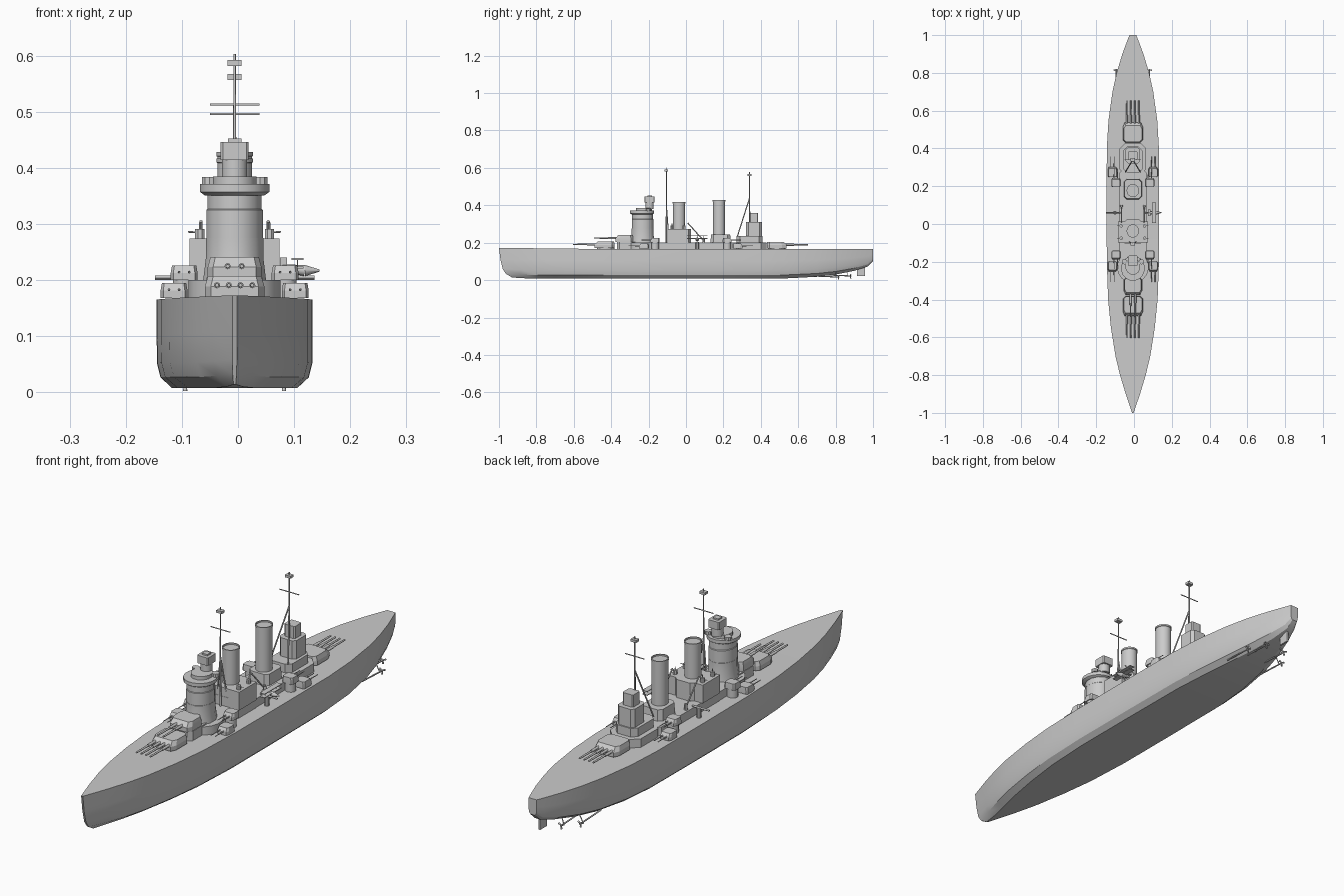
import bpy, bmesh, math
from mathutils import Vector

if "Cube" in bpy.data.objects:
    bpy.data.objects.remove(bpy.data.objects["Cube"])

CX = -0.006  # hull centreline


def finish(name, bm, angle=35):
    bmesh.ops.recalc_face_normals(bm, faces=bm.faces)
    me = bpy.data.meshes.new(name)
    bm.to_mesh(me)
    bm.free()
    for p in me.polygons:
        p.use_smooth = True
    me.set_sharp_from_angle(angle=math.radians(angle))
    ob = bpy.data.objects.new(name, me)
    bpy.context.collection.objects.link(ob)
    return ob


def loft(name, rings, angle=35):
    """Skin a stack of equal-length point rings and cap both ends."""
    bm = bmesh.new()
    vs = [[bm.verts.new(p) for p in r] for r in rings]
    n = len(vs[0])
    for a, b in zip(vs, vs[1:]):
        for i in range(n):
            bm.faces.new((a[i], a[(i + 1) % n], b[(i + 1) % n], b[i]))
    bm.faces.new(vs[0])
    bm.faces.new(vs[-1])
    return finish(name, bm, angle)


def block(name, x, y, z0, z1, hx, hy, cut=0.0, top=1.0):
    """Upright block, optional clipped corners and tapered top."""
    c = cut
    if c:
        pts = [(hx, c - hy), (hx, hy - c), (hx - c, hy), (c - hx, hy),
               (-hx, hy - c), (-hx, c - hy), (c - hx, -hy), (hx - c, -hy)]
    else:
        pts = [(hx, -hy), (hx, hy), (-hx, hy), (-hx, -hy)]
    return loft(name, [[(CX + x + px * s, y + py * s, z) for px, py in pts]
                       for z, s in ((z0, 1), (z1, top))], 20)


def drum(name, x, y, profile, n=16, stretch=1.0):
    """Upright turned part from (radius, z) pairs."""
    ang = [2 * math.pi * (i + 0.5) / n for i in range(n)]
    return loft(name, [[(CX + x + r * math.cos(a), y + r * stretch * math.sin(a), z) for a in ang]
                       for r, z in profile])


def rod(name, a, b, r=0.003, r2=None, n=8):
    a, b = Vector(a), Vector(b)
    a.x += CX
    b.x += CX
    q = (b - a).to_track_quat('Z', 'Y')
    ring = lambda c, rad: [c + q @ Vector((rad * math.cos(t), rad * math.sin(t), 0))
                           for t in [2 * math.pi * i / n for i in range(n)]]
    return loft(name, [ring(a, r), ring(b, r if r2 is None else r2)], 50)


def turret(name, x, y, z, hx, hy, h, guns, gap, length, d, r):
    """Gun house with clipped corners, sloped face and barrels; d = facing along y."""
    c = hx * 0.25
    pts = [(hx * .8, hy), (hx, hy * .55), (hx, c - hy), (hx - c, -hy)]
    pts += [(-px, py) for px, py in reversed(pts)]
    roof = [(px * .9, py * (.68 if py > 0 else .95)) for px, py in pts]
    lay = lambda p, zz: [(CX + x + px, y + d * py, zz) for px, py in p]
    loft(name, [lay(pts, z), lay(pts, z + h * .5), lay(roof, z + h)], 15)
    for i in range(guns):
        gx, gz = x + (i - (guns - 1) / 2) * gap, z + h * .55
        rod(name + "_sleeve", (gx, y + d * hy * .7, gz), (gx, y + d * (hy + length * .35), gz), r * 1.25)
        rod(name + "_barrel", (gx, y + d * hy, gz), (gx, y + d * (hy + length), gz), r, r * .75)


# hull: y, deck half-width, bottom half-width, keel height, stem setback
stations = [(-1, .004, .002, .014, 1), (-.9, .038, .015, .010, .5), (-.8, .068, .034, .008, .15),
            (-.7, .092, .056, .008, 0), (-.55, .116, .083, .008, 0), (-.4, .131, .102, .008, 0),
            (-.2, .138, .112, .008, 0), (.1, .139, .112, .008, 0), (.4, .138, .110, .008, 0),
            (.55, .129, .098, .010, 0), (.7, .108, .075, .018, 0), (.8, .086, .052, .030, 0),
            (.9, .056, .028, .050, 0), (.97, .030, .013, .072, 0), (1, .018, .010, .100, 0)]
levels = [(1, 1, 0), (.6, 1, .008), (.28, .98, .02), (.12, .75, .038), (0, 0, .07)]
rings = []
for y, dk, bt, kz, setback in stations:
    dz = .165 + .008 * max(0, -y) ** 2
    half = [(bt + (dk - bt) * w, y + off * setback, kz + (dz - kz) * f) for f, w, off in levels]
    rings.append([(CX + x, yy, z) for x, yy, z in half] + [(CX - x, yy, z) for x, yy, z in reversed(half)])
loft("hull", rings, 28)

# rudder, shafts and propellers
block("rudder", 0, .935, .022, .075, .004, .022)
for s in (-1, 1):
    for x, y, z in ((.088, .815, .016), (.046, .88, .022)):
        rod("propeller_shaft", (s * x, y - .13, z + .006), (s * x, y + .006, z), .003)
        rod("shaft_strut", (s * x, y - .015, z), (s * x * .8, y - .015, z + .03), .002)
        for k in range(3):
            a = math.radians(-90 + 120 * k)
            rod("propeller_blade", (s * x, y, z), (s * x + .014 * math.cos(a), y, z + .014 * math.sin(a)), .002, .004)

# main battery
drum("forward_barbette", 0, -.43, [(.047, .16), (.047, .173)], 20)
turret("forward_turret", 0, -.435, .171, .053, .053, .036, 4, .021, .115, -1, .0045)
block("raised_barbette", 0, -.31, .16, .205, .05, .06, .015)
turret("raised_turret", 0, -.33, .205, .048, .047, .036, 2, .025, .115, -1, .0045)
drum("aft_barbette", 0, .485, [(.047, .16), (.047, .173)], 20)
turret("aft_turret", 0, .485, .169, .053, .053, .036, 4, .021, .115, 1, .0045)

# secondary twin turrets, outboard low and inboard raised
for s in (-1, 1):
    for d, y1, y2 in ((-1, -.225, -.165), (1, .275, .22)):
        turret("outer_secondary_turret", s * .108, y1, .168, .024, .027, .027, 2, .018, .055, d, .002)
        drum("secondary_barbette", s * .09, y2, [(.021, .16), (.021, .2)], 12)
        turret("inner_secondary_turret", s * .09, y2, .2, .024, .024, .026, 2, .018, .05, d, .002)

# deckhouses
drum("bridge_deckhouse", 0, -.23, [(.083, .16), (.083, .2)], 20)
block("midship_deckhouse", 0, .04, .16, .2, .073, .24, .01)
block("hangar", 0, -.042, .16, .238, .075, .056)
for s in (-1, 1):
    block("hangar_wing", s * .055, -.042, .2, .274, .025, .056)
block("forward_funnel_base", 0, -.035, .2, .274, .042, .062, .012)
block("aft_funnel_base", 0, .185, .19, .245, .048, .055, .015, .93)
block("aft_deckhouse", 0, .345, .16, .2, .07, .085, .03)
block("aft_deckhouse_upper", 0, .34, .2, .235, .05, .07, .02)

# bridge tower
drum("bridge_lower", 0, -.232, [(.058, .2), (.053, .24), (.053, .275)], 12, 1.15)
drum("bridge_tower", 0, -.232, [(.052, .27), (.052, .325), (.05, .327), (.05, .358)], 12, 1.15)
drum("bridge_platform", 0, -.235, [(.054, .351), (.063, .357), (.063, .371)], 16, 1.05)
drum("upper_bridge", 0, -.225, [(.04, .37), (.04, .385)], 12, 1.1)
drum("director_pedestal", 0, -.195, [(.023, .38), (.023, .417)], 12)
block("director_house", 0, -.195, .414, .446, .025, .027, .004)
block("rangefinder", 0, -.195, .444, .452, .012, .012)
for s in (-1, 1):
    drum("bridge_side_director", s * .045, -.2, [(.014, .37), (.014, .384)], 10)

# aft control tower
block("aft_control_tower", 0, .363, .2, .31, .038, .042, .012)
block("aft_director", 0, .363, .31, .36, .024, .023, .005)

# funnels with hollow tops
for name, y, top in (("forward_funnel", -.037, .417), ("aft_funnel", .177, .428)):
    drum(name, 0, y, [(.031, .22), (.031, top - .008), (.033, top - .007), (.033, top),
                      (.029, top), (.029, top - .006)], 24, 1.06)

# masts with legs, yards and lookout boxes
for name, y, z0, hi, yard, box, fy, fz, fx, join in (
        ("fore_mast", -.105, .19, .603, .513, .587, -.09, .2, .028, .4),
        ("aft_mast", .34, .3, .577, .496, .562, .275, .235, .04, .44)):
    rod(name, (0, y, z0), (0, y, hi), .004, .002)
    rod(name + "_yard", (-.044, y, yard), (.044, y, yard), .002)
    block(name + "_lookout", 0, y, box - .005, box + .005, .0125, .01)
    for s in (-1, 1):
        rod(name + "_leg", (s * fx, fy, fz), (0, y, join), .003)

# boat cranes, catapults and light guns, both sides
for s in (-1, 1):
    drum("crane_post", s * .06, .095, [(.008, .19), (.006, .225)], 8)
    rod("crane_boom", (s * .06, .095, .21), (s * .06, .01, .305), .003)
    rod("catapult", (s * .065, .06, .204), (s * .142, .06, .204), .004, n=4)
    drum("catapult_pivot", s * .095, .06, [(.01, .16), (.01, .204)], 10)
    for y in (-.075, -.01):
        drum("light_gun_mount", s * .062, y, [(.009, .27), (.009, .291)], 8)
        rod("light_gun", (s * .062, y, .285), (s * .083, y, .286), .0015)
        rod("light_gun_sight", (s * .062, y, .29), (s * .062, y, .303), .0015)

# seaplane on the starboard catapult
rod("seaplane_body", (.085, .06, .222), (.125, .06, .217), .006, .010)
rod("seaplane_nose", (.125, .06, .217), (.151, .06, .217), .010, .002)
for z in (.221, .236):
    block("seaplane_wing", .112, .06, z, z + .003, .011, .055)
for y in (.025, .095):
    rod("wing_strut", (.112, y, .222), (.112, y, .237), .0012)
block("seaplane_tailplane", .087, .06, .224, .226, .006, .018)
block("seaplane_fin", .087, .06, .222, .24, .006, .0015)
